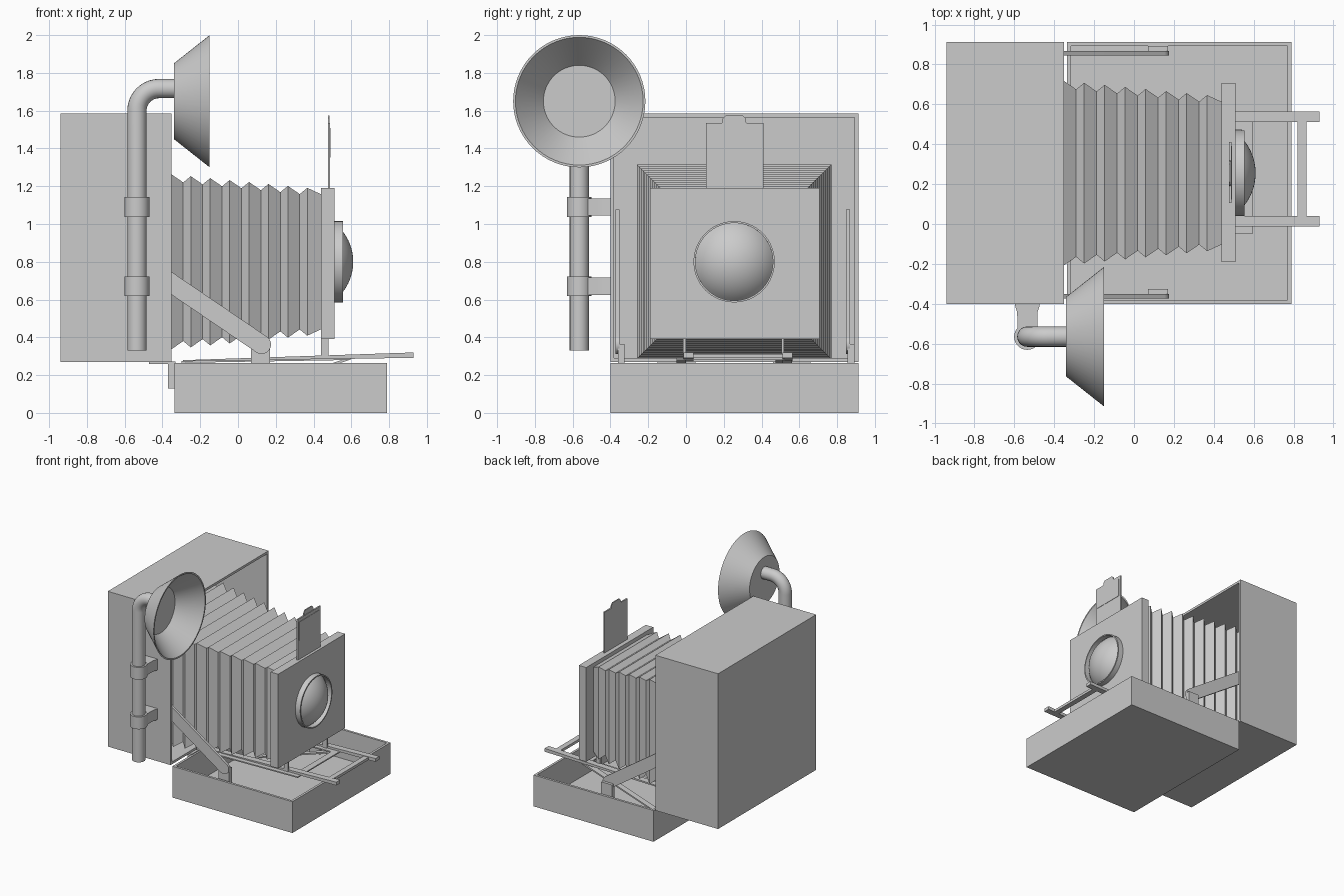
import bpy, bmesh, math
from mathutils import Vector

if "Cube" in bpy.data.objects:
    bpy.data.objects.remove(bpy.data.objects["Cube"])

grey = bpy.data.materials.new("plain grey")
grey.diffuse_color = (0.6, 0.6, 0.6, 1)
grey.use_nodes = True
grey.node_tree.nodes["Principled BSDF"].inputs["Base Color"].default_value = grey.diffuse_color
CY, CZ = 0.255, 0.80          # optical axis of the camera


def finish(bm, name, smooth=False):
    bmesh.ops.recalc_face_normals(bm, faces=bm.faces)
    me = bpy.data.meshes.new(name)
    bm.to_mesh(me)
    bm.free()
    me.materials.append(grey)
    ob = bpy.data.objects.new(name, me)
    bpy.context.collection.objects.link(ob)
    if smooth:
        smooth_object(ob)
    return ob


def smooth_object(ob):
    bpy.ops.object.select_all(action='DESELECT')
    ob.select_set(True)
    bpy.context.view_layer.objects.active = ob
    bpy.ops.object.shade_smooth_by_angle(angle=math.radians(30))


def prism(name, pts, axis, a, b, smooth=False):
    """Extrude a 2D outline along one axis (0 x, 1 y, 2 z) from a to b."""
    bm = bmesh.new()
    def at(p, d):
        c = list(p)
        c.insert(axis, d)
        return bm.verts.new(c)
    lo, hi = [at(p, a) for p in pts], [at(p, b) for p in pts]
    bm.faces.new(lo)
    bm.faces.new(hi[::-1])
    n = len(pts)
    for i in range(n):
        j = (i + 1) % n
        bm.faces.new((lo[i], hi[i], hi[j], lo[j]))
    return finish(bm, name, smooth)


def box(name, x0, x1, y0, y1, z0, z1):
    return prism(name, [(x0, y0), (x1, y0), (x1, y1), (x0, y1)], 2, z0, z1)


def open_box(name, lo, hi, direction, wall):
    """Hollow box with the side facing the direction left open."""
    lo, hi, d = Vector(lo), Vector(hi), Vector(direction)
    bm = bmesh.new()
    bmesh.ops.create_cube(bm, size=1)
    for v in bm.verts:
        v.co = (lo + hi) / 2 + v.co * (hi - lo)
    bm.normal_update()
    face = max(bm.faces, key=lambda f: f.normal.dot(d))
    bmesh.ops.inset_region(bm, faces=[face], thickness=wall, use_even_offset=True)
    new = bmesh.ops.extrude_face_region(bm, geom=[face])["geom"]
    depth = abs((hi - lo).dot(d)) - wall
    bmesh.ops.translate(bm, vec=-d * depth,
                        verts=[g for g in new if isinstance(g, bmesh.types.BMVert)])
    if face.is_valid:
        bmesh.ops.delete(bm, geom=[face], context='FACES_ONLY')
    return finish(bm, name)


def lathe(name, pts, y, z, steps=64):
    """Spin an (x, radius) outline about an axis parallel to x."""
    bm = bmesh.new()
    vs = [bm.verts.new((x, y, z + r)) for x, r in pts]
    es = [bm.edges.new(e) for e in zip(vs, vs[1:])]
    bmesh.ops.spin(bm, geom=vs + es, cent=(0, y, z), axis=(1, 0, 0),
                   dvec=(0, 0, 0), angle=2 * math.pi, steps=steps)
    bmesh.ops.remove_doubles(bm, verts=bm.verts, dist=1e-4)
    return finish(bm, name, True)


# Rear body and drop-down bed
open_box("camera_body", (-0.94, -0.40, 0.27), (-0.352, 0.913, 1.585), (1, 0, 0), 0.02)
open_box("bed_tray", (-0.335, -0.40, 0.0), (0.79, 0.913, 0.265), (0, 0, 1), 0.02)

# Hinges between body and bed
for i, y in enumerate((-0.15, 0.46)):
    box(f"hinge_upright_{i}", -0.37, -0.33, y, y + 0.2, 0.13, 0.268)
    box(f"hinge_leaf_{i}", -0.47, -0.33, y, y + 0.2, 0.258, 0.272)

# Pleated bellows, tapering to the front
rings = []
for k in range(-6, 7):
    x = -0.25 + 0.1028 * k
    h = 0.453 - 0.1 * (x + 0.25)
    rings += [(x - 0.04, h - 0.033), (x, h)]
rings.append((0.445, 0.355))
bm = bmesh.new()
prev = None
for x, h in rings:
    ring = [bm.verts.new((x, CY + sy * h, CZ + sz * h))
            for sy, sz in ((-1, -1), (1, -1), (1, 1), (-1, 1))]
    if prev:
        for i in range(4):
            j = (i + 1) % 4
            bm.faces.new((prev[i], prev[j], ring[j], ring[i]))
    else:
        bm.faces.new(ring)
    prev = ring
bm.faces.new(prev)
finish(bm, "bellows")

# Front standard with its two thin legs
box("front_standard", 0.44, 0.51, -0.19, 0.707, 0.392, 1.19)
for i, y in enumerate((-0.015, 0.505)):
    box(f"standard_leg_{i}", 0.44, 0.48, y, y + 0.015, 0.285, 0.395)

# Lens: thin rim around a shallow dome
dome = [(0.35 + 0.26 * math.cos(a), 0.26 * math.sin(a))
        for a in (0.908 * (1 - i / 12) for i in range(13))]
dome[-1] = (0.61, 0)
lathe("lens", [(0.505, 0), (0.505, 0.215), (0.555, 0.215), (0.555, 0.205)] + dome, CY, CZ)

# Flip-up viewfinder
box("viewfinder_plate", 0.476, 0.488, 0.105, 0.41, 1.185, 1.535)
box("viewfinder_window", 0.487, 0.491, 0.122, 0.392, 1.352, 1.508)
prism("viewfinder_tab", [(0.19, 1.53), (0.32, 1.53), (0.315, 1.56), (0.30, 1.575),
                         (0.21, 1.575), (0.195, 1.56)], 0, 0.476, 0.484)

# Focusing rails, rising slightly to the front
def rail_z(x):
    return 0.271 + 0.017 * (x + 0.3)


def rail(name, x0, x1, y0, y1, t0, t1, drop=0.0):
    za, zb = rail_z(x0) - drop, rail_z(x1) - drop
    prism(name, [(x0, za), (x1, zb), (x1, zb + t1), (x0, za + t0)], 1, y0, y1)


for i, (y, yl) in enumerate(((-0.012, -0.05), (0.512, 0.475))):
    rail(f"slide_rail_{i}", -0.29, 0.93, y, y + 0.052, 0.008, 0.028)
    rail(f"lower_rail_{i}", -0.30, 0.595, yl, yl + 0.05, 0.01, 0.01, 0.006)
rail("slide_crossbar", 0.82, 0.865, 0.03, 0.52, 0.022, 0.022)
rail("lower_crossbar", 0.54, 0.595, -0.05, 0.525, 0.01, 0.01, 0.006)
prism("rail_prop", [(-0.28, 0.002), (-0.25, 0.002), (0.59, 0.28), (0.55, 0.28)],
      1, 0.51, 0.56)

# Side struts with rounded feet, and the brackets they pivot on
ang = math.atan2(-0.35, 0.515)
foot = Vector((0.125, 0.362))
along = Vector((math.cos(ang), math.sin(ang)))
side = Vector((-along.y, along.x)) * 0.05
outline = [foot - along * 1.2 - side]
for i in range(13):
    a = ang - math.pi / 2 + math.pi * i / 12
    outline.append(foot + Vector((math.cos(a), math.sin(a))) * 0.05)
outline.append(foot - along * 1.2 + side)
for i, (y, b0, b1) in enumerate(((-0.363, -0.36, -0.325), (0.857, 0.855, 0.892))):
    prism(f"side_strut_{i}", outline, 1, y - 0.011, y + 0.011, True)
    box(f"strut_bracket_{i}", 0.07, 0.17, b0, b1, 0.02, 0.365)

# Flash stem: upright tube with an elbow
FX, FY = -0.535, -0.565
path = [(FX, 0.33), (FX, 1.0)]
path += [(FX + 0.117 * (1 - math.cos(a)), 1.60 + 0.117 * math.sin(a))
         for a in (math.pi / 2 * i / 10 for i in range(11))]
path.append((-0.335, 1.717))
cu = bpy.data.curves.new("flash_stem", 'CURVE')
cu.dimensions = '3D'
cu.bevel_depth = 0.051
cu.bevel_resolution = 8
cu.use_fill_caps = True
sp = cu.splines.new('POLY')
sp.points.add(len(path) - 1)
for p, (x, z) in zip(sp.points, path):
    p.co = (x, FY, z, 1)
cu.materials.append(grey)
stem = bpy.data.objects.new("flash_stem", cu)
bpy.context.collection.objects.link(stem)
bpy.ops.object.select_all(action='DESELECT')
stem.select_set(True)
bpy.context.view_layer.objects.active = stem
bpy.ops.object.convert(target='MESH')
smooth_object(bpy.context.view_layer.objects.active)

# Flash reflector bowl
lathe("flash_reflector", [(-0.34, 0), (-0.34, 0.2), (-0.15, 0.35), (-0.15, 0.338),
                          (-0.328, 0.19), (-0.328, 0)], FY, 1.65)

# Clamps: a collar round the stem and a flared arm to the body
collar = [(FX + 0.066 * math.cos(math.tau * i / 40), FY + 0.066 * math.sin(math.tau * i / 40))
          for i in range(40)]
half = [(0.062, -0.398), (0.060, -0.415), (0.052, -0.44), (0.05, -0.47), (0.05, -0.52)]
arm = [(FX + w, y) for w, y in half] + [(FX - w, y) for w, y in half[::-1]]
for i, z in enumerate((0.67, 1.09)):
    prism(f"clamp_collar_{i}", collar, 2, z - 0.052, z + 0.052, True)
    prism(f"clamp_arm_{i}", arm, 2, z - 0.046, z + 0.046, True)
